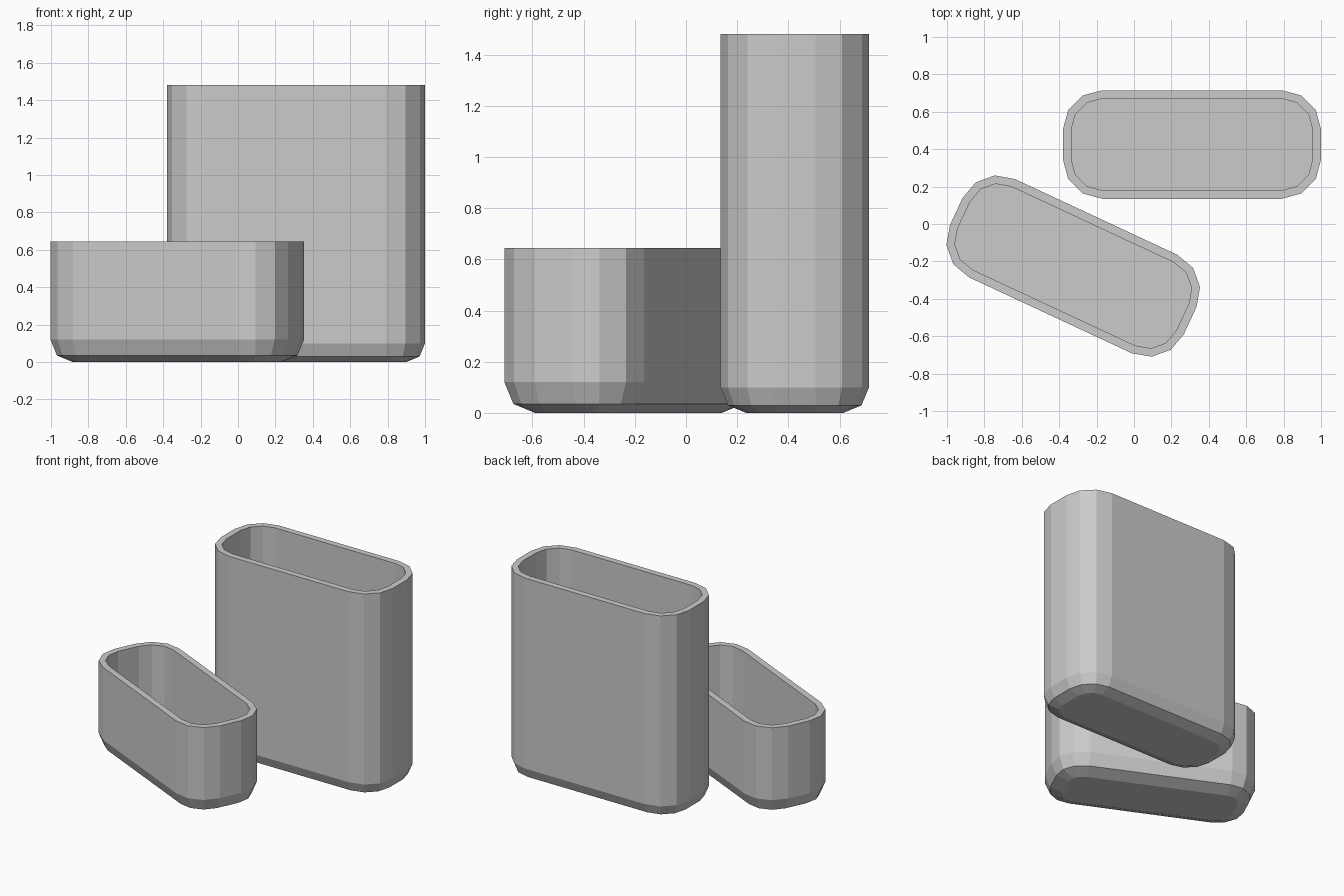
import bpy, bmesh
from math import sin, cos, pi, radians

cube = bpy.data.objects.get("Cube")
if cube:
    bpy.data.objects.remove(cube, do_unlink=True)

grey = bpy.data.materials.new("plain_grey")
grey.use_nodes = True
colour = (0.6, 0.6, 0.6, 1)
grey.diffuse_color = colour
grey.node_tree.nodes["Principled BSDF"].inputs["Base Color"].default_value = colour

HALF_X, HALF_Y, RADIUS, WALL, FLOOR = 0.69, 0.29, 0.21, 0.045, 0.06
STEPS = 3  # segments per rounded corner


def outline(inset):
    """Rounded rectangle, drawn in from the outer edge by inset."""
    points = []
    for quarter, (sx, sy) in enumerate([(1, 1), (-1, 1), (-1, -1), (1, -1)]):
        for step in range(STEPS + 1):
            a = (quarter + step / STEPS) * pi / 2
            points.append((sx * (HALF_X - RADIUS) + (RADIUS - inset) * cos(a),
                           sy * (HALF_Y - RADIUS) + (RADIUS - inset) * sin(a)))
    return points


def container(name, height, bevel, location, angle):
    """Open-topped box with a chamfered base and a flat inner floor."""
    mid = bevel * (1 - cos(pi / 4))
    profile = [(bevel, 0), (mid, mid), (0, bevel), (0, height),
               (WALL, height), (WALL, FLOOR)]
    bm = bmesh.new()
    rings = [[bm.verts.new((x, y, z)) for x, y in outline(inset)]
             for inset, z in profile]
    for low, high in zip(rings, rings[1:]):
        for i in range(len(low)):
            j = (i + 1) % len(low)
            bm.faces.new((low[i], low[j], high[j], high[i]))
    bm.faces.new(rings[0][::-1])
    bm.faces.new(rings[-1])
    bmesh.ops.recalc_face_normals(bm, faces=bm.faces)
    mesh = bpy.data.meshes.new(name)
    bm.to_mesh(mesh)
    bm.free()
    mesh.materials.append(grey)
    obj = bpy.data.objects.new(name, mesh)
    obj.location = location
    obj.rotation_euler.z = radians(angle)
    bpy.context.collection.objects.link(obj)


# Tall container at the back, short one turned in front of it
container("tall_container", 1.48, 0.1, (0.31, 0.425, 0), 0)
container("short_container", 0.645, 0.12, (-0.325, -0.225, 0), -25)
